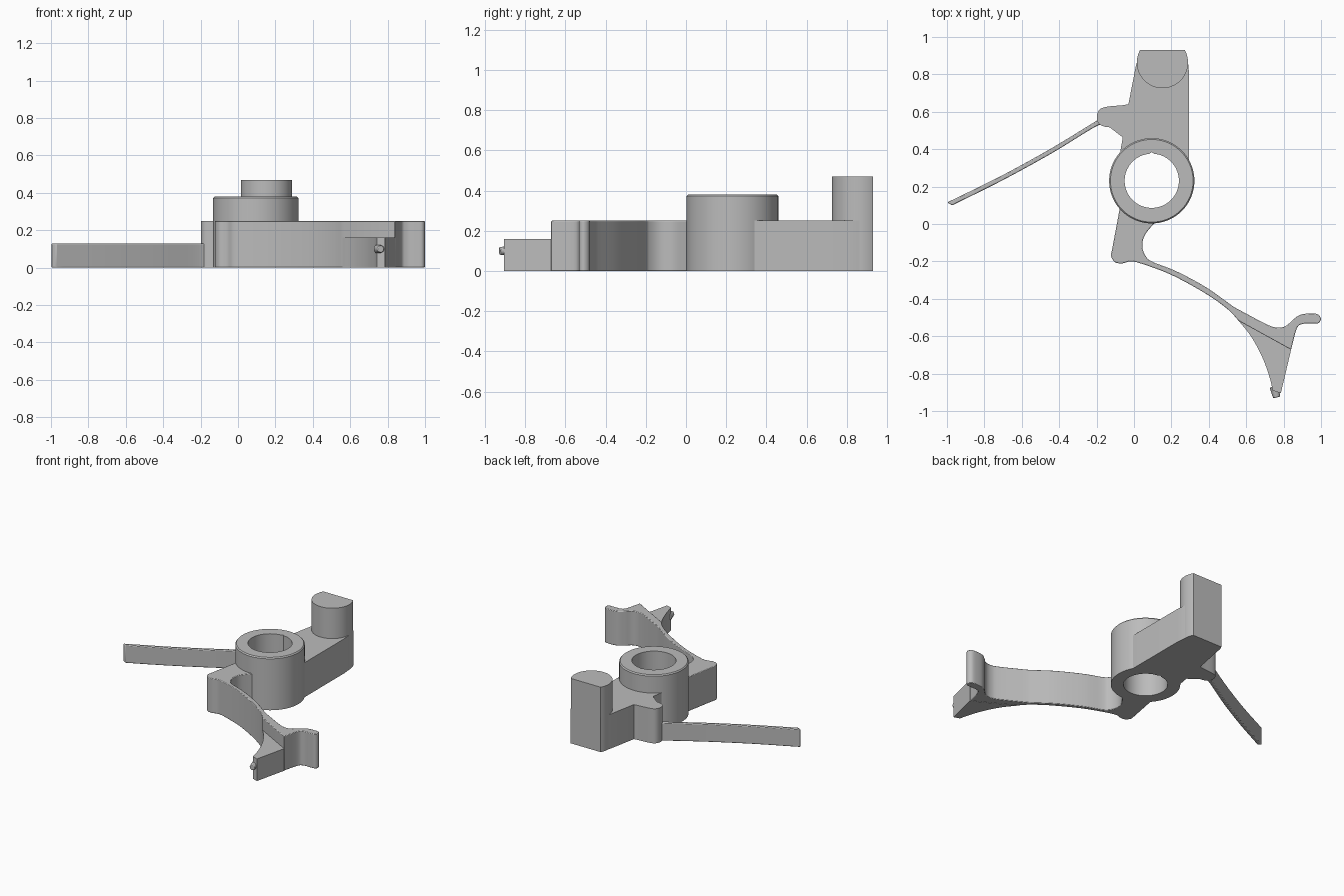
import bpy, bmesh, math
from mathutils import Vector

cube = bpy.data.objects.get("Cube")
if cube:
    bpy.data.objects.remove(cube, do_unlink=True)

grey = bpy.data.materials.new("plain grey")
grey.use_nodes = True
grey.diffuse_color = (0.5, 0.5, 0.5, 1)
grey.node_tree.nodes["Principled BSDF"].inputs["Base Color"].default_value = (0.5, 0.5, 0.5, 1)

HUB = Vector((0.095, 0.231))


def arc(center, radius, start, end, steps=16):
    """Points along an arc, angles in degrees."""
    angles = [math.radians(start + (end - start) * i / steps) for i in range(steps + 1)]
    return [(center[0] + radius * math.cos(a), center[1] + radius * math.sin(a)) for a in angles]


def curve(points, steps=6):
    """Smooth curve passing through the points."""
    p = [Vector(q) for q in points]
    p = [2 * p[0] - p[1]] + p + [2 * p[-1] - p[-2]]
    out = []
    for a, b, c, d in zip(p, p[1:], p[2:], p[3:]):
        for i in range(steps):
            t = i / steps
            out.append(0.5 * (2 * b + (c - a) * t + (2 * a - 5 * b + 4 * c - d) * t * t
                              + (3 * b - a - 3 * c + d) * t ** 3))
    return out + [p[-2]]


def finish(name, bm, bevel=0):
    bmesh.ops.recalc_face_normals(bm, faces=bm.faces)
    mesh = bpy.data.meshes.new(name)
    bm.to_mesh(mesh)
    bm.free()
    obj = bpy.data.objects.new(name, mesh)
    bpy.context.collection.objects.link(obj)
    mesh.materials.append(grey)
    if bevel:
        mod = obj.modifiers.new("edge", 'BEVEL')
        mod.width = bevel
        mod.segments = 2
        mod.limit_method = 'ANGLE'
        mod.angle_limit = math.radians(50)
    bpy.ops.object.select_all(action='DESELECT')
    obj.select_set(True)
    bpy.context.view_layer.objects.active = obj
    bpy.ops.object.shade_smooth_by_angle(angle=math.radians(35))
    return obj


def plate(name, outline, height, bevel=0):
    """Extrude a flat outline up from the ground."""
    bm = bmesh.new()
    face = bm.faces.new([bm.verts.new((p[0], p[1], 0)) for p in outline])
    top = bmesh.ops.extrude_face_region(bm, geom=[face])["geom"]
    bmesh.ops.translate(bm, vec=(0, 0, height),
                        verts=[v for v in top if isinstance(v, bmesh.types.BMVert)])
    return finish(name, bm, bevel)


# Hub: a ring with a tiny groove at the back of its bore
bm = bmesh.new()
rings = []
for radius, z in ((0.228, 0), (0.228, 0.372), (0.221, 0.38), (0.145, 0.38), (0.145, 0)):
    ring = []
    for i in range(72):
        a = math.tau * i / 72
        r = radius + (0.008 if radius < 0.2 and i == 18 else 0)
        ring.append(bm.verts.new((HUB.x + r * math.cos(a), HUB.y + r * math.sin(a), z)))
    rings.append(ring)
for low, high in zip(rings, rings[1:] + rings[:1]):
    for i in range(72):
        j = (i + 1) % 72
        bm.faces.new((low[i], low[j], high[j], high[i]))
finish("hub", bm)

# Rear arm with its side knob
rear = [(0.295, 0.30), (0.295, 0.80), (0.289, 0.863), (0.272, 0.93), (0.032, 0.93),
        (0.015, 0.863), (0.009, 0.84), (-0.03, 0.64)]
rear += curve([(-0.06, 0.635), (-0.15, 0.626), (-0.187, 0.608), (-0.199, 0.568),
               (-0.187, 0.535), (-0.155, 0.52), (-0.13, 0.517)])
rear += [(-0.06, 0.463), (-0.085, 0.32)]
rear += arc(HUB, 0.187, 153, 22)
plate("rear_arm", rear, 0.25)

# Upright post with a flat back
flat = math.degrees(math.asin(0.067 / 0.137))
plate("rear_post", arc((0.152, 0.863), 0.137, 180 - flat, 360 + flat, 40), 0.47)

# Thin side spring
upper = curve([(-0.165, 0.575), (-0.22, 0.54), (-0.45, 0.40), (-0.72, 0.252), (-0.999, 0.115)])
lower = curve([(-0.972, 0.10), (-0.71, 0.23), (-0.44, 0.378), (-0.21, 0.518), (-0.15, 0.535)])
plate("side_spring", upper + lower, 0.13, 0.005)

# Front arm, curved beam and hooked end in one outline
step_a, step_b = (0.56, -0.518), (0.84, -0.672)
front = arc(HUB, 0.187, 205, 285)
front += curve([(0.125, 0.015), (0.10, -0.005), (0.055, -0.065), (0.045, -0.125),
                (0.065, -0.175), (0.10, -0.203), (0.22, -0.25), (0.38, -0.335), (0.525, -0.437)])
front += curve([(0.54, -0.447), (0.70, -0.532), (0.76, -0.553), (0.81, -0.546), (0.85, -0.512),
                (0.89, -0.485), (0.95, -0.478), (0.985, -0.484), (0.999, -0.508),
                (0.985, -0.53), (0.945, -0.533), (0.90, -0.535), (0.87, -0.56), step_b])
front += curve([step_a, (0.50, -0.455), (0.38, -0.37), (0.20, -0.272), (0.04, -0.212),
                (-0.02, -0.2), (-0.06, -0.21), (-0.10, -0.205), (-0.122, -0.172), (-0.117, -0.135)])
front += [(-0.075, 0.09)]
plate("front_arm", front, 0.25, 0.005)

# Lower pointed tip
tip = curve([step_a, (0.625, -0.60), (0.685, -0.71), (0.725, -0.82), (0.742, -0.89)])
plate("pointed_tip", tip + [(0.785, -0.905), step_b], 0.16)

# Small rounded peg on the tip
bm = bmesh.new()
bmesh.ops.create_cone(bm, cap_ends=True, segments=20, radius1=0.025, radius2=0.019, depth=0.06)
bmesh.ops.rotate(bm, verts=bm.verts,
                 matrix=Vector((0, 0, 1)).rotation_difference(Vector((0.25, -1, 0))).to_matrix())
bmesh.ops.translate(bm, verts=bm.verts, vec=(0.756, -0.898, 0.10))
finish("tip_peg", bm, 0.004)
